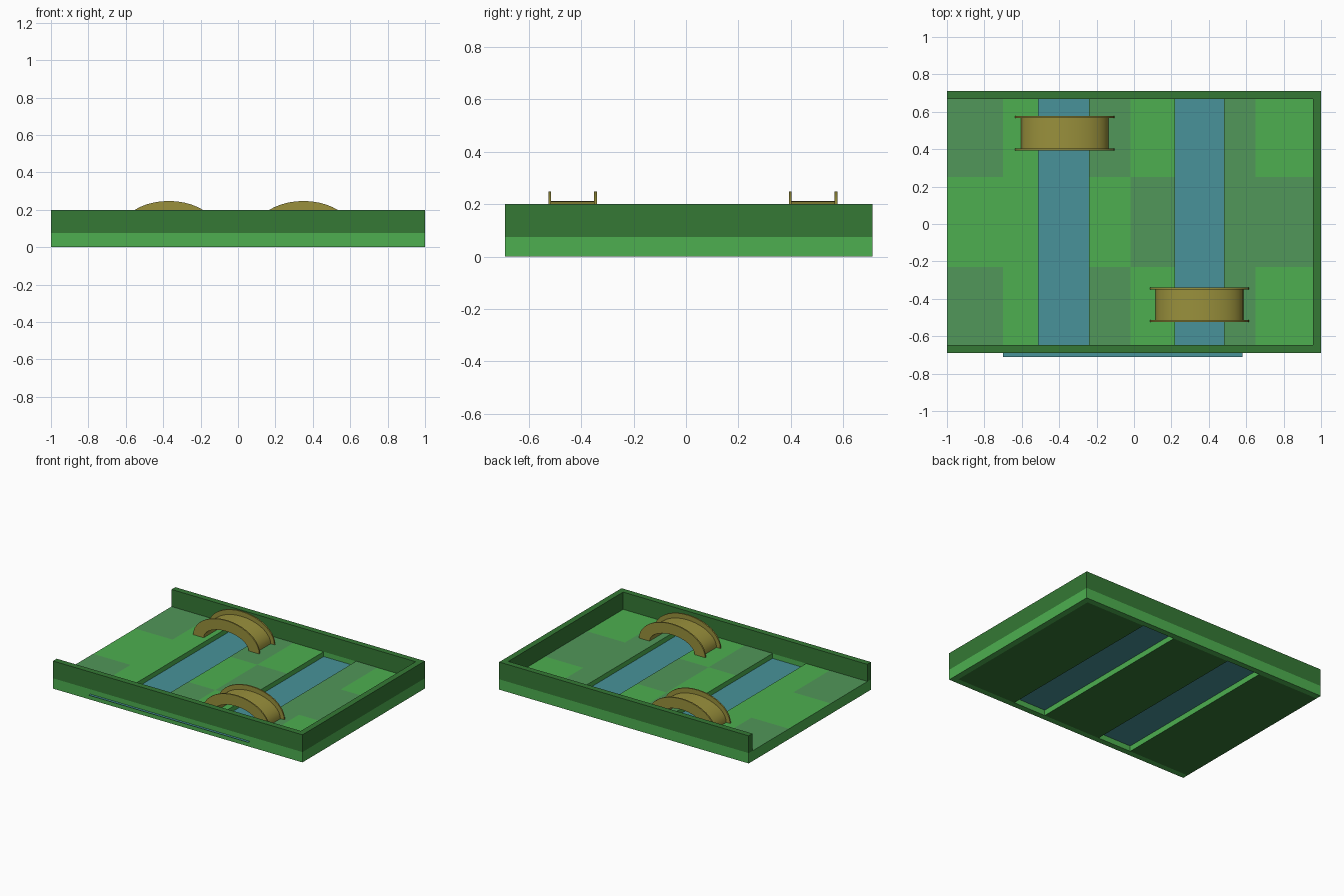
import bpy, bmesh, math

if "Cube" in bpy.data.objects:
    bpy.data.objects.remove(bpy.data.objects["Cube"])


def material(name, rgb):
    m = bpy.data.materials.new(name)
    m.diffuse_color = (*rgb, 1)
    m.use_nodes = True
    m.node_tree.nodes["Principled BSDF"].inputs["Base Color"].default_value = m.diffuse_color
    return m


GRASS = material("grass", (0.075, 0.43, 0.08))
GRASS_DARK = material("grass_dark", (0.083, 0.31, 0.10))
WALL = material("wall_green", (0.035, 0.19, 0.035))
WATER = material("water", (0.065, 0.29, 0.32))
WOOD = material("wood", (0.32, 0.28, 0.045))

FLOOR, TOP = 0.075, 0.20
Y0, Y1, T = -0.69, 0.71, 0.043


def finish(name, bm, *mats):
    me = bpy.data.meshes.new(name)
    bm.to_mesh(me)
    bm.free()
    for m in mats:
        me.materials.append(m)
    ob = bpy.data.objects.new(name, me)
    bpy.context.collection.objects.link(ob)
    return ob


def prism(name, outline, offset, *mats):
    """Extrude a closed 3D outline along an offset."""
    bm = bmesh.new()
    face = bm.faces.new([bm.verts.new(p) for p in outline])
    geo = bmesh.ops.extrude_face_region(bm, geom=[face])["geom"]
    bmesh.ops.translate(bm, vec=offset,
                        verts=[g for g in geo if isinstance(g, bmesh.types.BMVert)])
    bmesh.ops.recalc_face_normals(bm, faces=bm.faces)
    if len(mats) > 1:  # second material goes on the underside
        for f in bm.faces:
            f.material_index = int(f.normal.z < -0.5)
    return finish(name, bm, *mats)


def rect(x0, x1, y0, y1, z):
    return [(x0, y0, z), (x1, y0, z), (x1, y1, z), (x0, y1, z)]


def sheet(name, x0, x1, y0, y1, z, mat):
    bm = bmesh.new()
    bm.faces.new([bm.verts.new(p) for p in rect(x0, x1, y0, y1, z)])
    return finish(name, bm, mat)


# U-shaped rim and wall, open on the left
def u_shape(z):
    return [(x, y, z) for x, y in [(-1, Y0), (1, Y0), (1, Y1), (-1, Y1), (-1, Y1 - T),
                                   (1 - T, Y1 - T), (1 - T, Y0 + T), (-1, Y0 + T)]]


prism("base_rim", u_shape(0), (0, 0, FLOOR), GRASS)
prism("boundary_wall", u_shape(FLOOR), (0, 0, TOP - FLOOR), WALL)

# Grass banks separated by two channels; 1 marks a darker tile (rows front to back)
banks = [
    ((-1, -0.70, -0.51), ((1, 0), (0, 0), (1, 0))),
    ((-0.24, -0.02, 0.22), ((1, 0), (0, 1), (1, 0))),
    ((0.48, 0.65, 1 - T), ((1, 0), (1, 1), (1, 0))),
]
rows = (Y0 + T, -0.23, 0.25, Y1 - T)
for i, (xs, tiles) in enumerate(banks):
    prism(f"bank_{i}", rect(xs[0], xs[2], rows[0], rows[3], 0), (0, 0, FLOOR), GRASS, WALL)
    for r in range(3):
        for c in range(2):
            if tiles[r][c]:
                sheet(f"dark_tile_{i}_{r}_{c}", xs[c], xs[c + 1], rows[r], rows[r + 1],
                      FLOOR + 0.001, GRASS_DARK)

# Water sheet running under the banks
sheet("water", -0.70, 0.58, -0.71, 0.69, 0.04, WATER)


# Arched bridges: deck plus two side rails
def arch(name, cx, y, width, outer, inner):
    n = 20
    ring = []
    for (a, b), steps in ((outer, range(n + 1)), (inner, range(n, -1, -1))):
        for k in steps:
            t = math.pi * k / n
            ring.append((cx + a * math.cos(t), y, FLOOR + b * math.sin(t)))
    ob = prism(name, ring, (0, width, 0), WOOD)
    bpy.ops.object.select_all(action='DESELECT')
    bpy.context.view_layer.objects.active = ob
    ob.select_set(True)
    bpy.ops.object.shade_smooth_by_angle(angle=math.radians(35))


INNER = (0.18, 0.095)
for name, cx, cy in (("back_bridge", -0.37, 0.485), ("front_bridge", 0.35, -0.432)):
    arch(name + "_deck", cx, cy - 0.082, 0.164, (0.235, 0.137), INNER)
    for side, y in (("front", cy - 0.092), ("back", cy + 0.082)):
        arch(f"{name}_{side}_rail", cx, y, 0.01, (0.265, 0.172), INNER)
